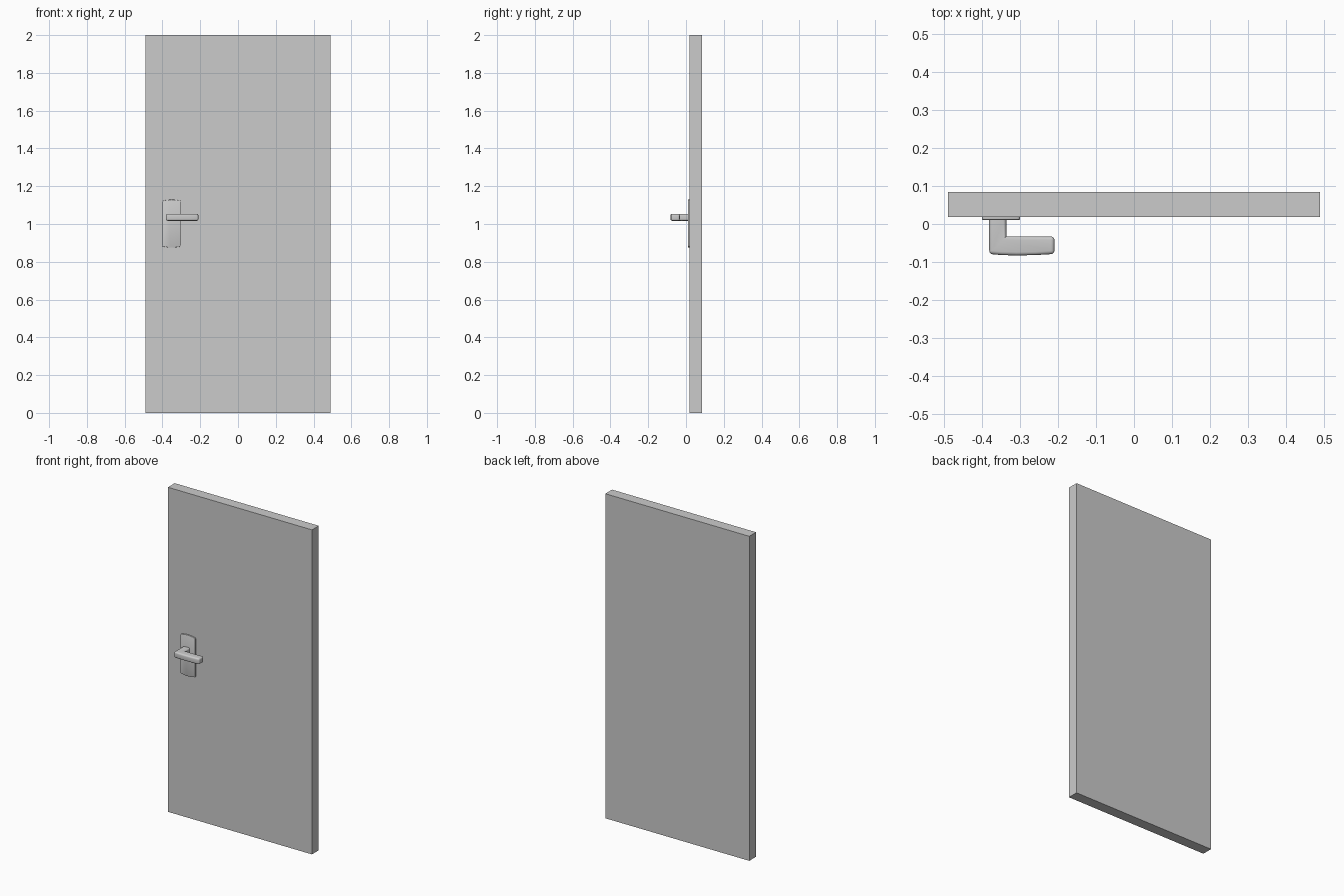
import bpy, bmesh, math
from mathutils import Vector

if "Cube" in bpy.data.objects:
    bpy.data.objects.remove(bpy.data.objects["Cube"])


def finish(bm, name, smooth=False):
    bmesh.ops.recalc_face_normals(bm, faces=bm.faces)
    mesh = bpy.data.meshes.new(name)
    bm.to_mesh(mesh)
    bm.free()
    obj = bpy.data.objects.new(name, mesh)
    bpy.context.collection.objects.link(obj)
    if smooth:
        bpy.ops.object.select_all(action='DESELECT')
        obj.select_set(True)
        bpy.context.view_layer.objects.active = obj
        bpy.ops.object.shade_smooth_by_angle(angle=math.radians(40))
    return obj


def prism(points, offset):
    """Extrude a closed outline of 3D points by an offset."""
    bm = bmesh.new()
    face = bm.faces.new([bm.verts.new(p) for p in points])
    ext = bmesh.ops.extrude_face_region(bm, geom=[face])
    verts = [g for g in ext["geom"] if isinstance(g, bmesh.types.BMVert)]
    bmesh.ops.translate(bm, verts=verts, vec=Vector(offset))
    bmesh.ops.recalc_face_normals(bm, faces=bm.faces)
    return bm


# Door leaf
X, Y0, Y1, H = 0.491, 0.019, 0.085, 2.0
finish(prism([(-X, Y0, 0), (X, Y0, 0), (X, Y1, 0), (-X, Y1, 0)], (0, 0, H)), "door_leaf")

# Back plate: straight sides, arched top and bottom, softened front rim
cx, cz, hw, hh, arch = -0.351, 1.002, 0.05, 0.127, 0.007
outline = []
for s in (1, -1):
    for i in range(13):
        t = 1 - 2 * i / 12
        outline.append((cx + s * t * hw, Y0 + 0.001, cz + s * (hh - arch * t * t)))
bm = prism(outline, (0, -0.009, 0))
corners = [e for e in bm.edges
           if abs(e.verts[0].co.y - e.verts[1].co.y) > 0.005
           and abs(abs(e.verts[0].co.x - cx) - hw) < 1e-4]
bmesh.ops.bevel(bm, geom=corners, offset=0.005, segments=3, profile=0.5, affect='EDGES')
rim = [e for e in bm.edges if all(v.co.y < Y0 - 0.006 for v in e.verts)]
bmesh.ops.bevel(bm, geom=rim, offset=0.002, segments=2, profile=0.5, affect='EDGES')
finish(bm, "handle_plate", True)

# Lever handle: L-shaped outline seen from above, slightly bowed front, rounded edges
z0, z1, back = 1.017, 1.054, 0.013
path = [(-0.382, back), (-0.382, -0.079), (-0.35, -0.082), (-0.31, -0.083),
        (-0.26, -0.082), (-0.21, -0.079), (-0.21, -0.033), (-0.337, -0.033),
        (-0.337, back)]
bm = prism([(x, y, z0) for x, y in path], (0, 0, z1 - z0))


def rounded(e):
    a, b = (v.co for v in e.verts)
    if a.y > 0 and b.y > 0:
        return False
    if abs(a.z - b.z) < 1e-5:
        return True
    return abs(a.x + 0.382) < 1e-4 or abs(a.x + 0.21) < 1e-4


bmesh.ops.bevel(bm, geom=[e for e in bm.edges if rounded(e)], offset=0.009,
                segments=4, profile=0.5, affect='EDGES', clamp_overlap=True)
finish(bm, "lever_handle", True)
